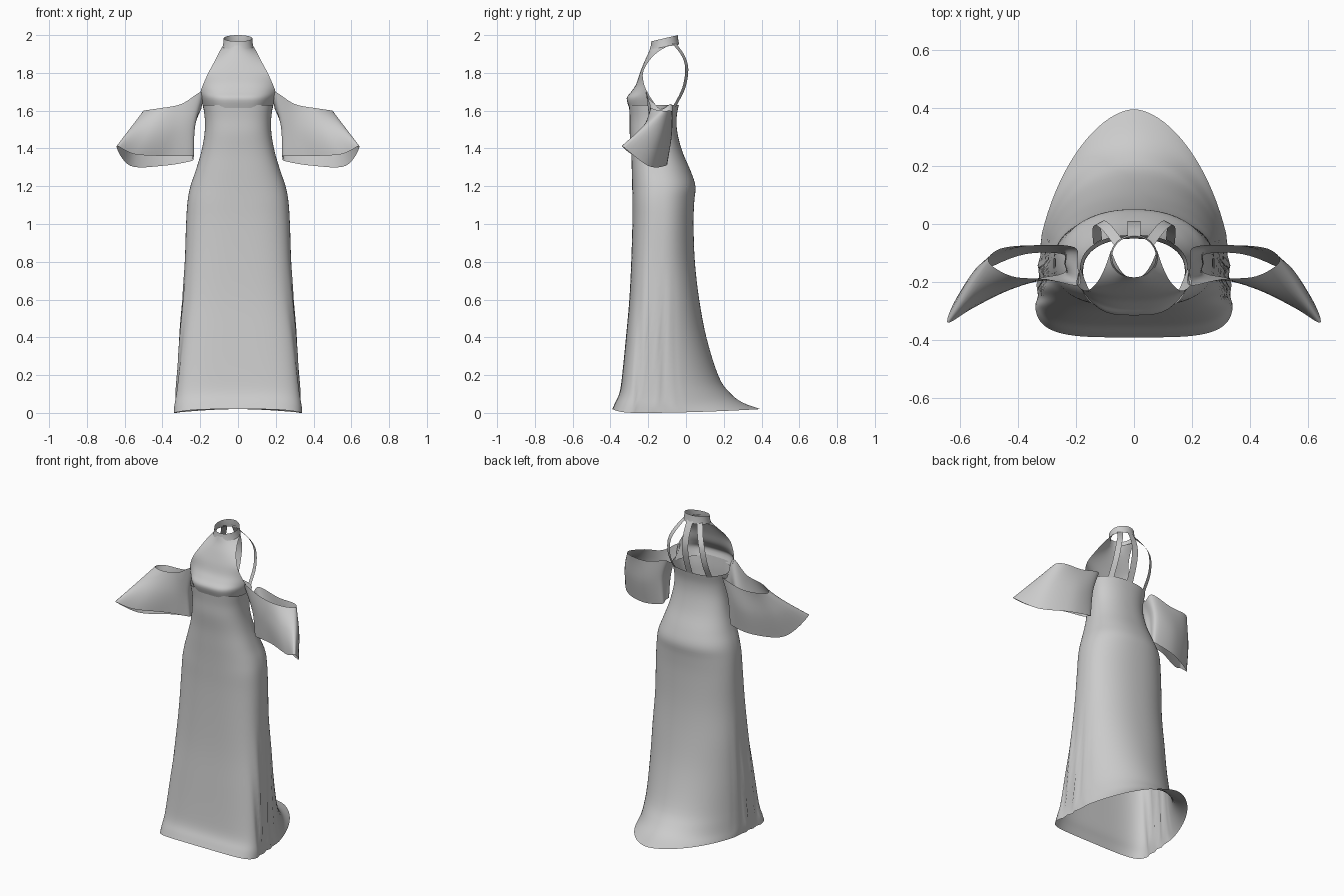
import bpy, bmesh, math
from mathutils import Vector

if "Cube" in bpy.data.objects:
    bpy.data.objects.remove(bpy.data.objects["Cube"])


def hermite(pts, t, closed=False):
    """Smooth curve through equal-length tuples; t counts in points."""
    n = len(pts)
    i = int(math.floor(t))
    if not closed:
        i = max(0, min(i, n - 2))
    f = t - i
    pick = (lambda k: pts[k % n]) if closed else (lambda k: pts[max(0, min(k, n - 1))])
    out = []
    for a, b, c, d in zip(pick(i - 1), pick(i), pick(i + 1), pick(i + 2)):
        m0, m1 = (c - a) / 2, (d - b) / 2
        out.append((2*f**3 - 3*f*f + 1)*b + (f**3 - 2*f*f + f)*m0
                   + (3*f*f - 2*f**3)*c + (f**3 - f*f)*m1)
    return out


def sheet(name, rows, closed=False):
    """Smooth cloth surface from rows of points."""
    bm = bmesh.new()
    vs = [[bm.verts.new(p) for p in r] for r in rows]
    n = len(rows[0])
    for a, b in zip(vs, vs[1:]):
        for j in range(n if closed else n - 1):
            k = (j + 1) % n
            bm.faces.new((a[j], a[k], b[k], b[j]))
    bmesh.ops.recalc_face_normals(bm, faces=bm.faces)
    me = bpy.data.meshes.new(name)
    bm.to_mesh(me)
    bm.free()
    me.shade_smooth()
    ob = bpy.data.objects.new(name, me)
    bpy.context.collection.objects.link(ob)
    return ob


def mirror(p, s):
    return (p[0] * s, p[1], p[2])


# Gown tube: z, half width, front y, back y, widest y, front and back squareness
profile = [
    (0.00, .342, -.390, .395, -.22, 4.0, 1.75),
    (0.04, .340, -.375, .300, -.21, 4.0, 1.8),
    (0.10, .333, -.352, .232, -.20, 4.0, 1.9),
    (0.20, .325, -.338, .170, -.19, 3.8, 2.0),
    (0.40, .312, -.318, .108, -.17, 3.5, 2.1),
    (0.60, .297, -.300, .070, -.15, 3.2, 2.2),
    (0.80, .282, -.290, .047, -.14, 3.0, 2.2),
    (1.00, .275, -.284, .040, -.13, 2.8, 2.2),
    (1.12, .267, -.284, .044, -.13, 2.7, 2.2),
    (1.20, .252, -.285, .050, -.13, 2.6, 2.2),
    (1.28, .225, -.287, .025, -.14, 2.6, 2.2),
    (1.38, .195, -.290, -.018, -.15, 2.6, 2.2),
    (1.48, .177, -.298, -.045, -.16, 2.6, 2.2),
    (1.56, .176, -.298, -.050, -.16, 2.7, 2.2),
    (1.63, .186, -.302, -.038, -.16, 2.9, 2.3),
]
COLS, SUB = 96, 4
rows = []
for r in range((len(profile) - 1) * SUB + 1):
    z, w, yf, yb, yc, nf, nb = hermite(profile, r / SUB)
    row = []
    for c in range(COLS):
        a = 2 * math.pi * (c + .5) / COLS
        ca, sa = math.cos(a), math.sin(a)
        n = nb if sa > 0 else nf
        x = w * math.copysign(abs(ca) ** (2 / n), ca)
        y = yc + (yb - yc if sa > 0 else yc - yf) * math.copysign(abs(sa) ** (2 / n), sa)
        # pleats low on both sides
        fade = max(0, 1 - z / .8)
        if -.30 < y < -.04:
            g = math.sin(math.pi * (y + .30) / .26)
            x -= math.copysign(.022 * fade * g * (1 - math.cos((y + .22) * 95)) / 2, x)
        row.append((x, y, z + .02 * sa * sa * max(0, 1 - z / .15)))
    rows.append(row)
sheet("gown_body", rows, closed=True)

# Halter front panel: z, half width, centre y, edge y, curve power
panel = [
    (1.615, .184, -.301, -.150, 4.0),
    (1.665, .195, -.314, -.185, 3.6),
    (1.700, .198, -.290, -.205, 3.2),
    (1.740, .184, -.264, -.222, 3.0),
    (1.800, .157, -.244, -.228, 2.5),
    (1.860, .125, -.220, -.198, 2.2),
    (1.910, .100, -.197, -.150, 2.2),
    (1.945, .079, -.186, -.090, 2.4),
]
rows = []
for r in range((len(panel) - 1) * 4 + 1):
    z, w, yf, ye, p = hermite(panel, r / 4)
    us = [math.sin(math.pi / 2 * (j / 12 - 1)) for j in range(25)]
    rows.append([(w * u, yf + (ye - yf) * abs(u) ** p, z) for u in us])
sheet("halter_front", rows)

# Standing collar, higher at the back
rows = []
for zf, zb, s in ((1.925, 1.950, 1.06), (1.945, 1.975, 1.0), (1.967, 2.0, .98)):
    row = []
    for c in range(40):
        a = 2 * math.pi * c / 40
        t = (math.sin(a) + 1) / 2
        row.append((.077 * s * math.cos(a), -.113 + .072 * s * math.sin(a), zf + (zb - zf) * t))
    rows.append(row)
sheet("collar", rows, closed=True)


# Back straps: bands bowed out behind the shoulders
def strap(name, path, half):
    rows = []
    for r in range((len(path) - 1) * 5 + 1):
        x, y, z, turn = hermite(path, r / 5)
        d = Vector((math.cos(turn), -math.sin(turn), 0)) * half
        p = Vector((x, y, z))
        rows.append([p - d, p, p + d])
    return sheet(name, rows)


strap("back_strap_centre", [(0, -.042, 1.965, 0), (0, -.005, 1.89, 0), (0, .010, 1.81, 0),
                            (0, -.005, 1.72, 0), (0, -.038, 1.625, 0)], .022)
for s, side in ((1, "right"), (-1, "left")):
    path = [(.055, -.062, 1.955, .7), (.092, -.015, 1.89, .5), (.118, .004, 1.82, .5),
            (.128, -.012, 1.72, .5), (.125, -.062, 1.62, .5)]
    strap("back_strap_" + side, [(s * x, y, z, s * t) for x, y, z, t in path], .017)

# Off-shoulder bell sleeves: top, middle and hem loops
loops = [
    [(.190, -.210, 1.700), (.300, -.190, 1.635), (.420, -.180, 1.612), (.500, -.130, 1.600),
     (.460, -.085, 1.600), (.340, -.073, 1.600), (.205, -.080, 1.635), (.195, -.140, 1.610)],
    [(.235, -.185, 1.520), (.330, -.197, 1.500), (.470, -.230, 1.500), (.572, -.230, 1.505),
     (.530, -.140, 1.460), (.380, -.080, 1.460), (.245, -.085, 1.500), (.233, -.140, 1.510)],
    [(.245, -.170, 1.360), (.380, -.200, 1.360), (.550, -.287, 1.370), (.643, -.337, 1.412),
     (.570, -.200, 1.308), (.400, -.110, 1.308), (.252, -.102, 1.332), (.240, -.135, 1.350)],
]
dense = [[hermite(l, c / 6, closed=True) for c in range(48)] for l in loops]
for s, side in ((1, "right"), (-1, "left")):
    rows = []
    for r in range(13):
        rows.append([mirror(hermite([d[c] for d in dense], r / 6), s) for c in range(48)])
    sheet("sleeve_" + side, rows, closed=True)
